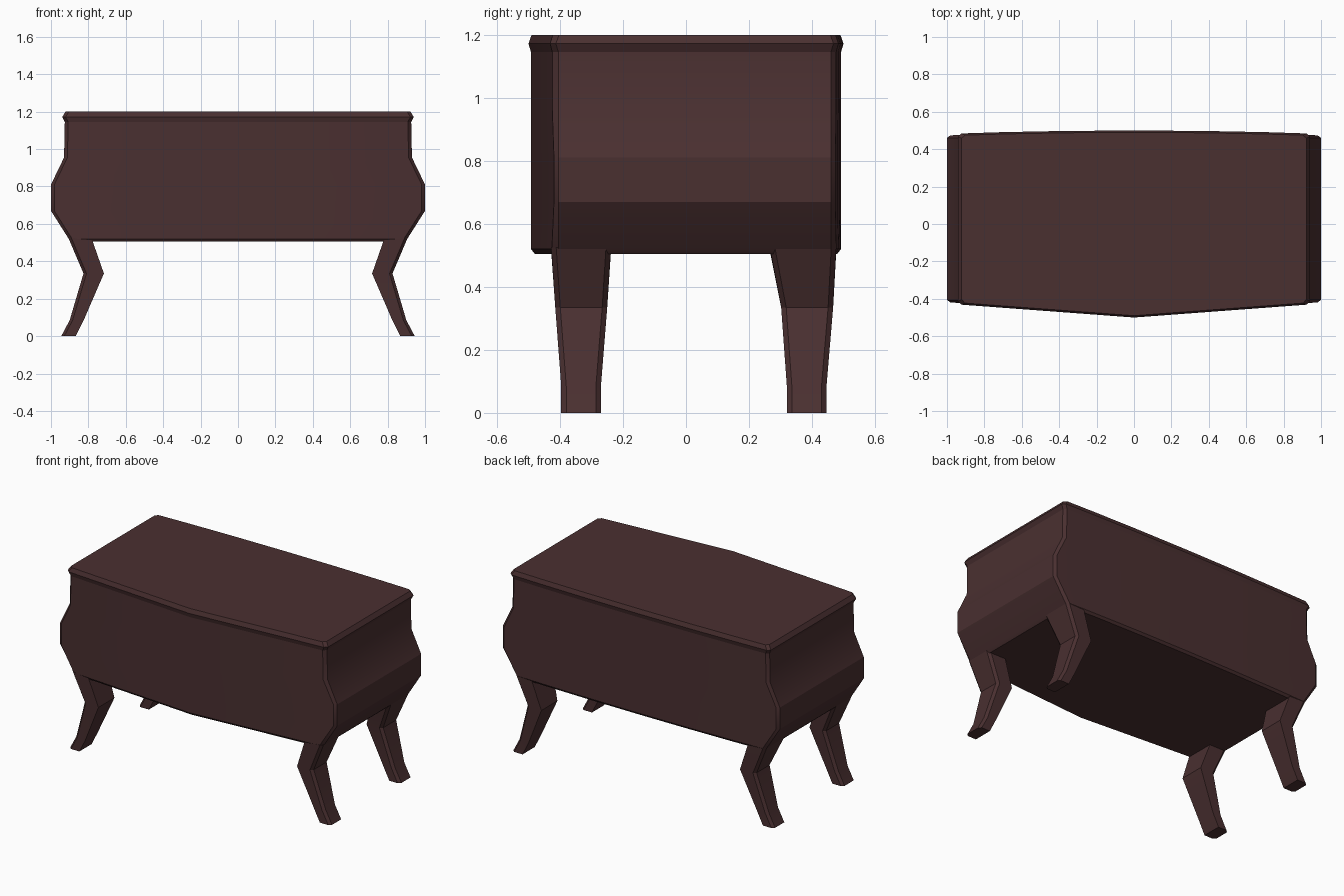
import bpy, bmesh, math

if "Cube" in bpy.data.objects:
    bpy.data.objects.remove(bpy.data.objects["Cube"])

wood = bpy.data.materials.new("dark_brown_wood")
wood.diffuse_color = (0.068, 0.029, 0.030, 1)
wood.use_nodes = True
wood.node_tree.nodes["Principled BSDF"].inputs["Base Color"].default_value = wood.diffuse_color


def loft(name, rings):
    """Skin a stack of equal-length closed rings and cap both ends."""
    bm = bmesh.new()
    loops = [[bm.verts.new(p) for p in ring] for ring in rings]
    n = len(loops[0])
    for a, b in zip(loops, loops[1:]):
        for i in range(n):
            j = (i + 1) % n
            bm.faces.new((a[i], a[j], b[j], b[i]))
    bm.faces.new(loops[0])
    bm.faces.new(loops[-1])
    bmesh.ops.recalc_face_normals(bm, faces=bm.faces)
    me = bpy.data.meshes.new(name)
    bm.to_mesh(me)
    bm.free()
    me.materials.append(wood)
    ob = bpy.data.objects.new(name, me)
    bpy.context.collection.objects.link(ob)
    bpy.ops.object.select_all(action='DESELECT')
    ob.select_set(True)
    bpy.context.view_layer.objects.active = ob
    bpy.ops.object.shade_smooth_by_angle(angle=math.radians(25))
    return ob


def plan(w, z, grow=0.0):
    """Chest outline: pointed front, gently bowed back, clipped corners."""
    c = 0.018
    front = lambda x: -0.492 - grow + 0.073 * abs(x)
    back = lambda x: 0.492 + grow - 0.018 * x * x
    right = [(w - c, front(w)), (w, -0.405 - grow), (w, 0.46 + grow),
             (w - c, back(w)), (w * 0.75, back(w * 0.75)), (w * 0.4, back(w * 0.4))]
    left = [(-x, y) for x, y in reversed(right)]
    return [(x, y, z) for x, y in
            [(0, front(0))] + right + [(0, back(0))] + left]


# Bombe-sided chest
loft("chest_body", [plan(w, z, g) for w, z, g in [
    (0.89, 0.505, -0.012), (0.905, 0.52, 0), (1.0, 0.67, 0),
    (1.0, 0.81, 0), (0.93, 0.955, 0), (0.926, 1.15, 0)]])

# Top slab with a pointed edge moulding
loft("top_slab", [plan(w, z, g) for w, z, g in [
    (0.926, 1.145, 0), (0.94, 1.172, 0.008), (0.922, 1.2, -0.002)]])


def leg_ring(z_out, z_in, x_in, x_out, y0, y1):
    c = 0.016
    return [(x_in, y0, z_in), (x_out - c, y0, z_out), (x_out, y0 + c, z_out),
            (x_out, y1 - c, z_out), (x_out - c, y1, z_out), (x_in, y1, z_in)]


# Cabriole legs: z outer, z inner, inner x, outer x
path = [(0.525, 0.515, 0.78, 0.907), (0.335, 0.335, 0.717, 0.826),
        (0.085, 0.085, 0.825, 0.9), (0.0, 0.0, 0.868, 0.945)]
depths = {"front": [(-0.428, -0.238), (-0.415, -0.25), (-0.396, -0.27), (-0.396, -0.27)],
          "back": [(0.266, 0.477), (0.302, 0.467), (0.32, 0.446), (0.32, 0.446)]}
for place, ys in depths.items():
    for side, s in (("right", 1), ("left", -1)):
        rings = [[(s * x, y, z) for x, y, z in leg_ring(*p, *d)]
                 for p, d in zip(path, ys)]
        loft(f"{place}_{side}_leg", rings)
